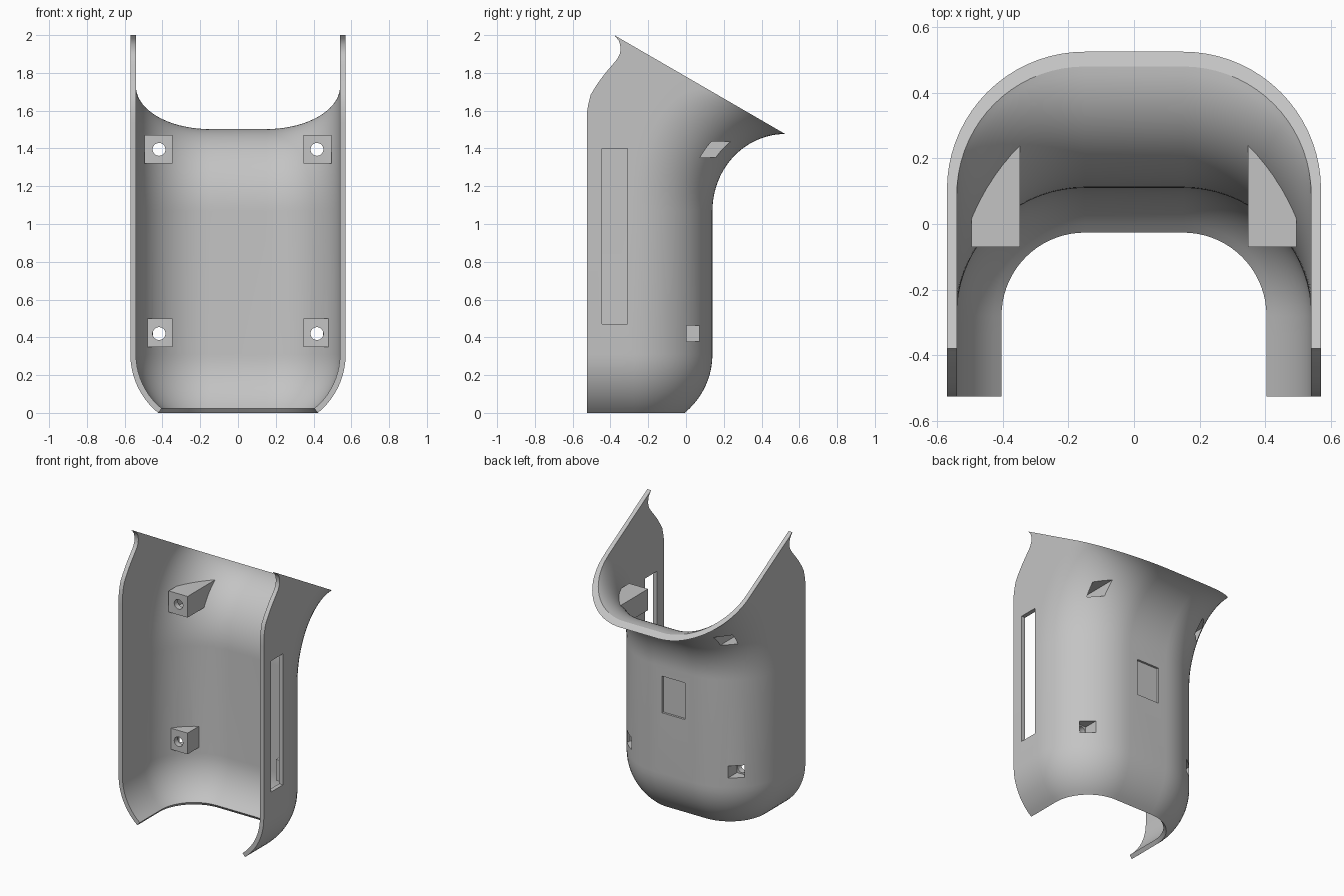
import bpy, bmesh
from math import sin, cos, asin, sqrt, radians, pi

cube = bpy.data.objects.get("Cube")
if cube:
    bpy.data.objects.remove(cube, do_unlink=True)

grey = bpy.data.materials.new("light grey")
grey.use_nodes = True
grey.diffuse_color = (0.55, 0.55, 0.55, 1)
grey.node_tree.nodes["Principled BSDF"].inputs["Base Color"].default_value = grey.diffuse_color

# Shared shell dimensions
WALL = 0.03
HALF_FLAT, CORNER_Y, CORNER_R = 0.15, -0.28, 0.42
FRONT_Y, FLARE_Z = -0.525, 1.07
BEND_R, BEND_Z = 0.4, 0.31
FRONT_EDGE = [(1.6, FRONT_Y), (1.68, -0.507), (1.75, -0.465), (1.82, -0.41), (1.87, -0.365),
              (1.9, -0.35), (1.935, -0.345), (1.97, -0.355), (2.0, -0.38)]


def rim_z(y):
    """Height of the sloping top cut."""
    return 1.78 - 0.578 * y


def front_y(z):
    """Depth of the front edge of the side walls."""
    if z <= FRONT_EDGE[0][0]:
        return FRONT_Y
    for (z0, y0), (z1, y1) in zip(FRONT_EDGE, FRONT_EDGE[1:]):
        if z <= z1:
            return y0 + (y1 - y0) * (z - z0) / (z1 - z0)
    return FRONT_EDGE[-1][1]


def flare(y, k, t):
    """Sweep a section point backwards and up to the rim."""
    reach = 0.385 - 0.015 * k
    top = rim_z(y + reach)
    return y + reach * (1 - cos(t)), FLARE_Z + (top - FLARE_Z) * sin(t)


def wall_y(x, z, k):
    """Depth of the wall at x, z; k runs from outside (0) to inside (1)."""
    r = CORNER_R - WALL * k
    y = CORNER_Y + sqrt(r * r - (x - HALF_FLAT) ** 2)
    if z <= FLARE_Z:
        return y
    top = rim_z(y + 0.385 - 0.015 * k)
    return flare(y, k, asin((z - FLARE_Z) / (top - FLARE_Z)))[0]


def section(k, bend=0.0, t=0.0):
    """One U-shaped row of points, from the left front edge round to the right."""
    r = BEND_R - WALL * k
    inset = BEND_R - r * cos(bend)
    low = BEND_Z - r * sin(bend)
    radius = CORNER_R - inset

    def lift(y):
        return flare(y, k, t) if t is not None else (y, low)

    x = HALF_FLAT + radius
    zf = FLARE_Z + (2.0 - FLARE_Z) * sin(t) if t is not None else low
    yf = front_y(zf)
    yc, zc = lift(CORNER_Y)
    half = [(x, yf + (yc - yf) * i / 4, zf + (zc - zf) * i / 4) for i in range(4)]
    for i in range(19):
        a = i / 18 * pi / 2
        y, z = lift(CORNER_Y + radius * sin(a))
        half.append((HALF_FLAT + radius * cos(a), y, z))
    return half + [(-px, py, pz) for px, py, pz in reversed(half)]


def finish(name, bm):
    bmesh.ops.recalc_face_normals(bm, faces=bm.faces)
    mesh = bpy.data.meshes.new(name)
    bm.to_mesh(mesh)
    bm.free()
    obj = bpy.data.objects.new(name, mesh)
    mesh.materials.append(grey)
    bpy.context.collection.objects.link(obj)
    return obj


def box(name, x0, x1, y0, y1, z0, z1):
    bm = bmesh.new()
    bmesh.ops.create_cube(bm, size=1)
    for v in bm.verts:
        v.co = (x1 if v.co.x > 0 else x0, y1 if v.co.y > 0 else y0, z1 if v.co.z > 0 else z0)
    return finish(name, bm)


def rod(name, x, z, radius):
    bpy.ops.mesh.primitive_cylinder_add(vertices=32, radius=radius, depth=0.6,
                                        location=(x, 0, z), rotation=(pi / 2, 0, 0))
    obj = bpy.context.object
    obj.name = name
    return obj


def cut(obj, cutters):
    bpy.ops.object.select_all(action='DESELECT')
    bpy.context.view_layer.objects.active = obj
    obj.select_set(True)
    for c in cutters:
        c.hide_render = True
        mod = obj.modifiers.new("cut", 'BOOLEAN')
        mod.operation, mod.solver, mod.object = 'DIFFERENCE', 'EXACT', c
        bpy.ops.object.modifier_apply(modifier=mod.name)
    bpy.ops.object.shade_smooth_by_angle(angle=radians(30))


# Shell: inner and outer skins, joined round their border
end = asin(BEND_Z / BEND_R)
bm = bmesh.new()
skins = []
for k in (0, 1):
    rows = [section(k, bend=end * (1 - i / 10), t=None) for i in range(11)]
    rows += [section(k, t=i / 24 * pi / 2) for i in range(25)]
    skins.append([[bm.verts.new(p) for p in row] for row in rows])
for g in skins:
    for a, b in zip(g, g[1:]):
        for i in range(len(a) - 1):
            bm.faces.new((a[i], a[i + 1], b[i + 1], b[i]))


def border(g):
    return (g[0] + [row[-1] for row in g[1:]] + g[-1][-2::-1]
            + [row[0] for row in g[-2:0:-1]])


outer, inner = border(skins[0]), border(skins[1])
for i in range(len(outer)):
    bm.faces.new((outer[i - 1], outer[i], inner[i], inner[i - 1]))
shell = finish("shell", bm)


# Screw bosses, with their backs following the wall
def boss(name, side, x0, x1, z0, z1):
    bm = bmesh.new()
    n = 6
    layers = []
    for back in (False, True):
        grid = []
        for i in range(n + 1):
            x = x0 + (x1 - x0) * i / n
            zs = [z0 + (z1 - z0) * j / n for j in range(n + 1)]
            grid.append([bm.verts.new((side * x, wall_y(x, z, 0.5) if back else -0.07, z))
                         for z in zs])
        layers.append(grid)
        for a, b in zip(grid, grid[1:]):
            for j in range(n):
                bm.faces.new((a[j], a[j + 1], b[j + 1], b[j]))
    front, rear = border(layers[0]), border(layers[1])
    for i in range(len(front)):
        bm.faces.new((front[i - 1], front[i], rear[i], rear[i - 1]))
    bmesh.ops.dissolve_limit(bm, angle_limit=radians(0.5), verts=bm.verts, edges=bm.edges)
    return finish(name, bm)


pockets, helpers = [], []
for side, hand in ((1, "left"), (-1, "right")):
    for level, x1, z0, z1, zc in (("upper", 0.495, 1.32, 1.47, 1.395),
                                  ("lower", 0.48, 0.35, 0.5, 0.42)):
        b = boss(f"{level}_{hand}_boss", side, 0.347, x1, z0, z1)
        xs = sorted((side * 0.38, side * 0.46))
        pocket = box("pocket_cutter", *xs, -0.03, 0.6, zc - 0.043, zc + 0.043)
        hole = rod("hole_cutter", side * 0.418, zc, 0.034)
        cut(b, [pocket, hole])
        pockets.append(pocket)
        helpers += [pocket, hole]

# Side slot and shallow back recess
slot = box("slot_cutter", 0.5, 0.7, -0.445, -0.31, 0.47, 1.4)
recess = box("recess_cutter", -0.09, 0.09, 0.125, 0.3, 0.74, 1.0)
cut(shell, pockets + [slot, recess])

for h in helpers + [slot, recess]:
    bpy.data.objects.remove(h, do_unlink=True)
